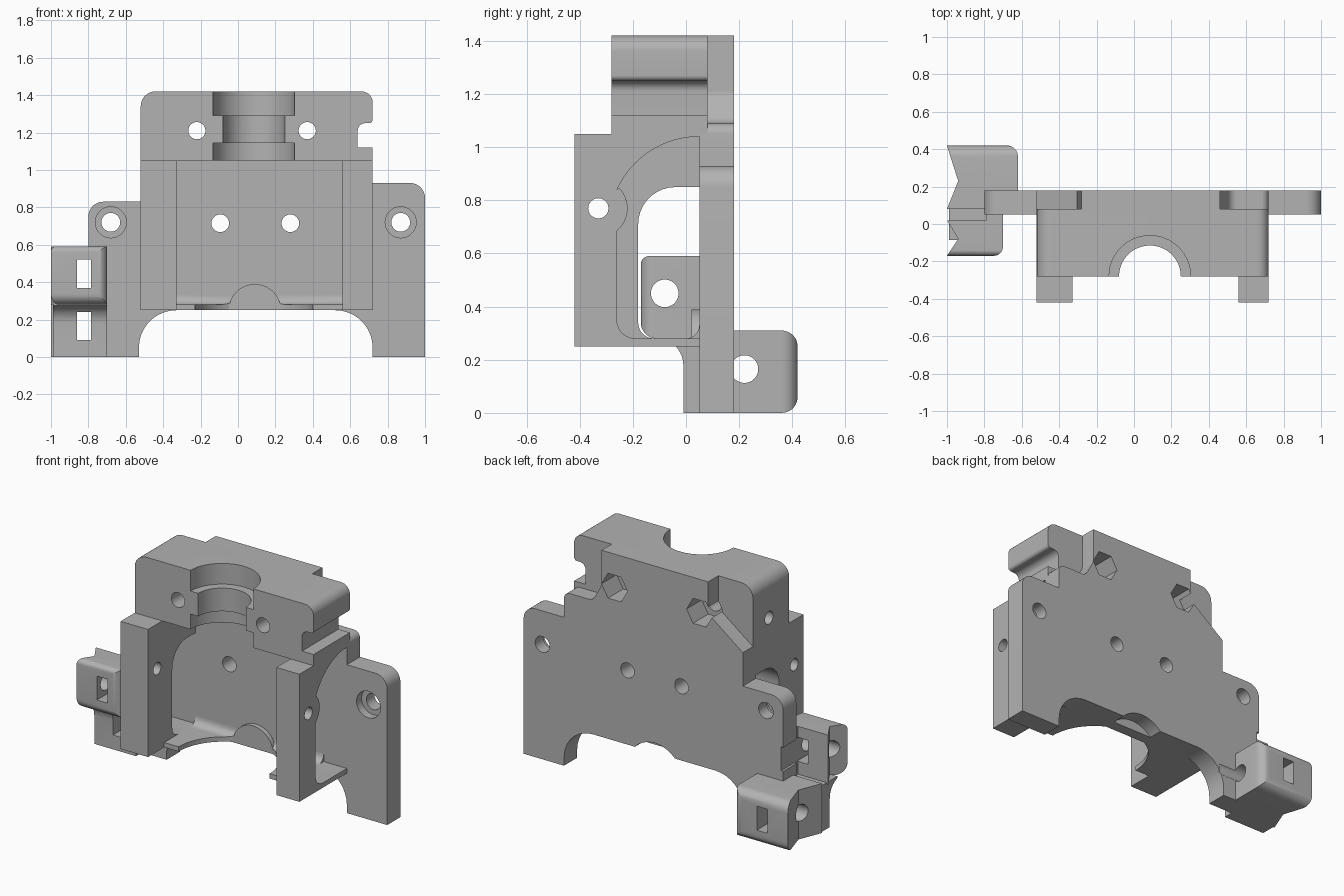
import bpy, bmesh, math
from mathutils import Vector

cube = bpy.data.objects.get("Cube")
if cube:
    bpy.data.objects.remove(cube, do_unlink=True)

grey = bpy.data.materials.new("light_grey")
grey.use_nodes = True
colour = (0.45, 0.45, 0.45, 1)
grey.diffuse_color = colour
grey.node_tree.nodes["Principled BSDF"].inputs["Base Color"].default_value = colour


def arc(cx, cy, r, a0, a1, n=16):
    """Points on an arc, angles in degrees."""
    angles = [math.radians(a0 + (a1 - a0) * i / n) for i in range(n + 1)]
    return [(cx + r * math.cos(a), cy + r * math.sin(a)) for a in angles]


def circle(cx, cy, r, n=48):
    return arc(cx, cy, r, 0, 360 - 360 / n, n - 1)


def box(a, b, c, d):
    return [(a, c), (b, c), (b, d), (a, d)]


def rounded(points, n=9):
    """Fillet every corner that carries a radius as its third value."""
    out = []
    for i, pt in enumerate(points):
        p = Vector(pt[:2])
        if len(pt) < 3:
            out.append(tuple(p))
            continue
        u = (Vector(points[i - 1][:2]) - p).normalized()
        v = (Vector(points[(i + 1) % len(points)][:2]) - p).normalized()
        half = u.angle(v) / 2
        r = pt[2]
        centre = p + (u + v).normalized() * (r / math.sin(half))
        s = p + u * (r / math.tan(half)) - centre
        e = p + v * (r / math.tan(half)) - centre
        a0 = math.atan2(s.y, s.x)
        sweep = (math.atan2(e.y, e.x) - a0 + math.pi) % (2 * math.pi) - math.pi
        out += arc(centre.x, centre.y, r, math.degrees(a0), math.degrees(a0 + sweep), n)
    return out


def prism(name, points, axis, lo, hi):
    """Extrude a flat outline along an axis from lo to hi."""
    place = {"x": lambda a, b, t: (t, a, b),
             "y": lambda a, b, t: (a, t, b),
             "z": lambda a, b, t: (a, b, t)}[axis]
    bm = bmesh.new()
    ends = [[bm.verts.new(place(a, b, t)) for a, b in points] for t in (lo, hi)]
    bm.faces.new(ends[0])
    bm.faces.new(ends[1])
    for i in range(len(points)):
        bm.faces.new((ends[0][i - 1], ends[0][i], ends[1][i], ends[1][i - 1]))
    bmesh.ops.recalc_face_normals(bm, faces=bm.faces)
    mesh = bpy.data.meshes.new(name)
    bm.to_mesh(mesh)
    bm.free()
    mesh.materials.append(grey)
    ob = bpy.data.objects.new(name, mesh)
    bpy.context.collection.objects.link(ob)
    return ob


cutters = []
parts = []


def part(*args):
    parts.append(prism(*args))
    return parts[-1]


def cutter(points, axis, lo, hi):
    ob = prism("cutter", points, axis, lo, hi)
    ob.hide_render = True
    cutters.append(ob)
    return ob


def carve(ob, tools, operation="DIFFERENCE"):
    for tool in tools:
        mod = ob.modifiers.new("carve", "BOOLEAN")
        mod.operation = operation
        mod.solver = "EXACT"
        mod.object = tool
    bpy.context.view_layer.update()
    shape = ob.evaluated_get(bpy.context.evaluated_depsgraph_get())
    mesh = bpy.data.meshes.new_from_object(shape)
    ob.modifiers.clear()
    ob.data = mesh


MID = 0.09  # centre line of the main body

# Shared screw holes and nut pockets
upper_holes = [cutter(circle(x, 1.21, 0.046), "y", -0.5, 0.5) for x in (-0.22, 0.37)]
nut_pockets = [cutter(circle(x, 1.21, 0.09, 6), "y", 0.03, 0.3) for x in (-0.22, 0.37)]
plate_holes = [cutter(circle(x, 0.715, 0.047), "y", -0.1, 0.5) for x in (-0.095, 0.28)]
ear_holes = [cutter(circle(x, 0.72, 0.05), "y", -0.1, 0.5) for x in (-0.68, 0.87)]
ear_sinks = [cutter(circle(x, 0.72, 0.083), "y", -0.1, 0.1) for x in (-0.68, 0.87)]
slots = [cutter(box(-0.86, -0.785, z, z + 0.15), "y", -0.3, 0.6) for z in (0.09, 0.37)]

# Back plate with two ears, arched feet and relieved upper corners
plate = part("back_plate", rounded([
    (-0.8, 0), (-0.53, 0), (-0.53, 0.25, 0.2), (0.72, 0.25, 0.2), (0.72, 0), (1, 0),
    (1, 0.93, 0.08), (0.72, 0.93), (0.72, 1.09, 0.04), (0.52, 1.09, 0.05),
    (0.46, 1.2, 0.05), (0.46, 1.42), (-0.28, 1.42), (-0.28, 1.22),
    (-0.52, 1.04), (-0.52, 0.83), (-0.8, 0.83, 0.08)]), "y", 0.05, 0.18)
arch = cutter(circle(MID, 0.12, 0.19), "y", 0.09, 0.3)
carve(plate, upper_holes + nut_pockets + plate_holes + ear_holes + ear_sinks + slots + [arch])

# Upper block with a stepped round socket and a side notch
block = part("upper_block", rounded([
    (-0.52, 1.05), (0.72, 1.05), (0.72, 1.12), (0.64, 1.12), (0.64, 1.25, 0.04),
    (0.72, 1.25, 0.02), (0.72, 1.42, 0.06), (-0.52, 1.42, 0.08)]), "y", -0.28, 0.08)
socket = [cutter(circle(0.085, -0.28, r, 64), "z", lo, hi) for r, lo, hi in
          ((0.165, 1, 1.5), (0.218, 1, 1.145), (0.218, 1.29, 1.5))]
side_hole = cutter(circle(-0.08, 1.16, 0.04), "x", -0.6, -0.3)
carve(block, upper_holes + nut_pockets + socket + [side_hole])

# Side walls with their openings and post holes
post_hole = cutter(circle(-0.33, 0.77, 0.038), "x", -1, 1)
left_opening = cutter(
    rounded([(0.05, 0.28), (-0.26, 0.28, 0.07), (-0.26, 0.6)])
    + arc(-0.33, 0.77, 0.11, -50, 45) + arc(0.05, 0.7, 0.34, 156, 90), "x", 0.4, 0.9)
right_opening = cutter(rounded([
    (0.05, 0.28), (-0.18, 0.28, 0.06), (-0.18, 0.85, 0.14), (0.05, 0.85)]), "x", -0.6, -0.2)
for name, lo, hi, opening in (("left_wall", 0.56, 0.72, left_opening),
                              ("right_wall", -0.52, -0.33, right_opening)):
    wall = part(name, box(-0.42, 0.08, 0.25, 1.05), "x", lo, hi)
    carve(wall, [post_hole, opening])

# Thin floor with a round cut-out, and the fillet where it meets the plate
round_cut = cutter(circle(0.085, -0.26, 0.315, 64), "z", 0.1, 0.5)
floor = part("floor_lip", box(-0.34, 0.57, -0.26, 0.06), "z", 0.25, 0.28)
carve(floor, [round_cut])
fillet = part("floor_fillet", [(0.06, 0.27), (0, 0.27)]
              + arc(0, 0.33, 0.05, -90, 0, 8) + [(0.06, 0.33)], "x", -0.33, 0.56)
carve(fillet, [round_cut])
part("floor_bump", arc(MID, 0.25, 0.14, 0, 180, 24), "y", 0.02, 0.06)

# Belt clamps: plan outline crossed with a side outline
clamps = (
    ("rear_clamp",
     [(-1, 0.42), (-0.62, 0.42, 0.06), (-0.62, 0.17), (-0.79, 0.17), (-0.79, 0.08),
      (-1, 0.08), (-0.94, 0.23)],
     [(0, 0), (0.42, 0, 0.06), (0.42, 0.31, 0.06), (0, 0.31)], (0.22, 0.165)),
    ("front_clamp",
     [(-1, -0.17), (-0.7, -0.17, 0.05), (-0.7, 0.06), (-0.79, 0.06), (-0.79, 0.02),
      (-1, 0.02), (-0.94, -0.08)],
     [(-0.17, 0.28, 0.06), (0.2, 0.28), (0.2, 0.59), (-0.17, 0.59, 0.03)], (-0.08, 0.45)))
for name, plan, side, hole in clamps:
    clamp = part(name, rounded(plan), "z", -0.1, 0.7)
    carve(clamp, [cutter(rounded(side), "x", -1.2, -0.5)], "INTERSECT")
    bore = cutter(circle(*hole, 0.052), "x", -1.2, -0.5)
    carve(clamp, slots + [bore])
    if name == "rear_clamp":
        carve(plate, [bore])

# Web joining the two clamps
web = part("clamp_web", [(0.1, 0), (-0.01, 0)] + arc(-0.11, 0.18, 0.1, 0, 75, 8)
           + [(-0.085, 0.29), (0.1, 0.29)], "x", -0.99, -0.7)
carve(web, slots)

# Tidy up and shade
for ob in cutters:
    bpy.data.objects.remove(ob, do_unlink=True)
bpy.ops.object.select_all(action="DESELECT")
for ob in parts:
    ob.select_set(True)
bpy.context.view_layer.objects.active = plate
bpy.ops.object.shade_smooth_by_angle(angle=math.radians(22))
